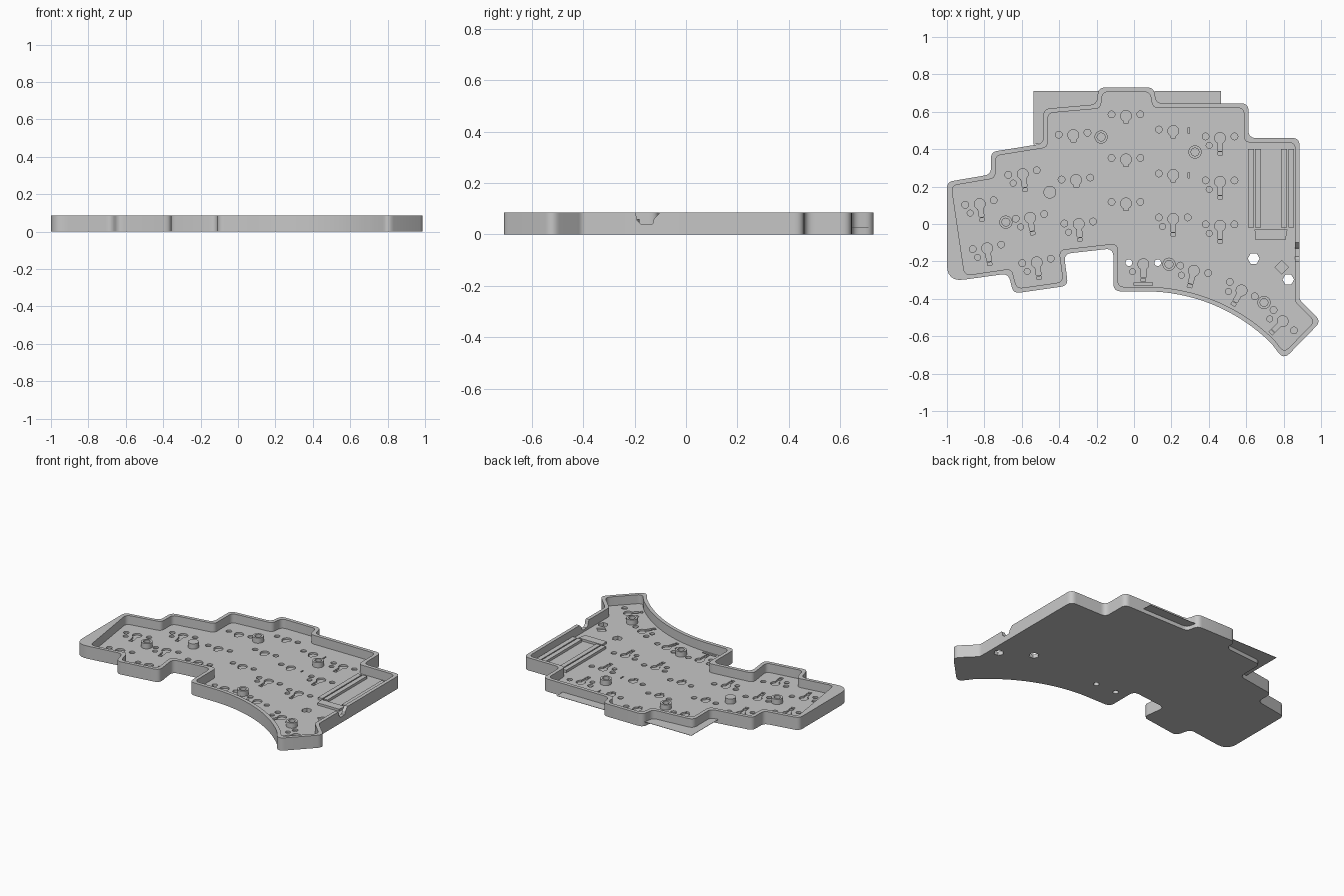
import bpy
import bmesh
from math import sin, cos, pi, radians, tan
from mathutils import Vector, Matrix

if "Cube" in bpy.data.objects:
    bpy.data.objects.remove(bpy.data.objects["Cube"], do_unlink=True)

grey = bpy.data.materials.new("matte grey")
grey.use_nodes = True
COLOUR = (0.57, 0.57, 0.57, 1)
grey.diffuse_color = COLOUR
grey.node_tree.nodes["Principled BSDF"].inputs["Base Color"].default_value = COLOUR

HEIGHT, FLOOR, RECESS, WALL = 0.085, 0.025, 0.013, 0.024


def circle(x, y, r, sides=20, start=0.0, end=2 * pi):
    return [Vector((x + r * cos(start + (end - start) * i / sides),
                    y + r * sin(start + (end - start) * i / sides))) for i in range(sides)]


def rect(x0, x1, y0, y1):
    return [Vector(p) for p in ((x0, y0), (x1, y0), (x1, y1), (x0, y1))]


def ring(bm, points, z):
    """Add a ring of vertices; z is a number or a rule giving the height."""
    return [bm.verts.new((p[0], p[1], z(p) if callable(z) else z)) for p in points]


def bridge(bm, *rings):
    """Join successive rings with quads."""
    for a, b in zip(rings, rings[1:]):
        for i in range(len(a)):
            bm.faces.new((a[i - 1], a[i], b[i], b[i - 1]))


def fill(bm, rings):
    """Fill the first ring, leaving the other rings as holes."""
    edges = [bm.edges.get((r[i - 1], r[i])) for r in rings for i in range(len(r))]
    bmesh.ops.triangle_fill(bm, use_beauty=False, use_dissolve=False,
                            edges=edges, normal=(0, 0, 1))


def prism(bm, points, low, high):
    bottom, top = ring(bm, points, low), ring(bm, points, high)
    bridge(bm, bottom, top)
    bm.faces.new(bottom)
    bm.faces.new(top)


def finish(name, bm):
    bmesh.ops.recalc_face_normals(bm, faces=bm.faces)
    mesh = bpy.data.meshes.new(name)
    bm.to_mesh(mesh)
    bm.free()
    mesh.materials.append(grey)
    obj = bpy.data.objects.new(name, mesh)
    bpy.context.collection.objects.link(obj)
    bpy.ops.object.select_all(action='DESELECT')
    obj.select_set(True)
    bpy.context.view_layer.objects.active = obj
    bpy.ops.object.shade_smooth_by_angle(angle=radians(30))


def inset(points, d):
    """Offset a clockwise outline inwards with mitred corners."""
    result = []
    for i, p in enumerate(points):
        a = (p - points[i - 1]).normalized()
        b = (points[(i + 1) % len(points)] - p).normalized()
        na, nb = Vector((a.y, -a.x)), Vector((b.y, -b.x))
        result.append(p + (na + nb) * d / (1 + na.dot(nb)))
    return result


def fillet(points, radii):
    """Round the corners of an outline."""
    result = []
    for i, (p, r) in enumerate(zip(points, radii)):
        if r == 0:
            result.append(p)
            continue
        a, b = points[i - 1] - p, points[(i + 1) % len(points)] - p
        t = min(r * tan((pi - a.angle(b)) / 2), 0.47 * a.length, 0.47 * b.length)
        start, end = p + a.normalized() * t, p + b.normalized() * t
        for k in range(7):
            s = k / 6
            result.append(start * (1 - s) ** 2 + p * 2 * s * (1 - s) + end * s * s)
    return result


# Cable notch: height of the rim along the side wall
NOTCH = {-.1: HEIGHT, -.105: .08, -.125: .06, -.13: .04,
         -.175: .04, -.19: .055, -.195: .08, -.2: HEIGHT}


def rim(p):
    if p.x > .85:
        for y, z in NOTCH.items():
            if abs(p.y - y) < .001:
                return z
    return HEIGHT


# Case outline: stepped back, notched side, angled thumb end, swept front curve
corners = [(-1, .225), (-.765, .265), (-.765, .385), (-.485, .43), (-.485, .615),
           (-.2, .64), (-.19, .73), (.105, .73), (.12, .645), (.612, .645),
           (.612, .46), (.885, .46)]
radii = [.04] * len(corners)
corners += [(.885, y) for y in NOTCH]
radii += [0] * len(NOTCH)
corners += [(.885, -.405), (1, -.52), (.8, -.725)]
radii += [.04] * 3
sweep = circle(.06, -1.316, .956, 16, pi / 4, pi / 2)
corners += sweep
radii += [0] * len(sweep)
corners += [(-.11, -.36), (-.11, -.13), (-.375, -.16), (-.352, -.33), (-.645, -.372),
            (-.672, -.265), (-1, -.31)]
radii += [.04] * 6 + [.08]
corners = [Vector(c) for c in corners]

# Inner outline, with a slanted wall on the outer end
inner = inset(corners, WALL)
inner[-1] = Vector((-.905, -.275))
outside = fillet(corners, radii)
inside = fillet(inner, [min(r, .035) for r in radii])

# Key sockets: keyhole recess, side pegs, optional contact recesses
BOTH, LEFT, NONE = (-1, 1), (-1,), ()
sockets = [
    (0, BOTH, False, [(-.043, .578), (-.043, .345), (-.043, .11)]),
    (0, LEFT, False, [(.21, .497), (.21, .262)]),
    (0, BOTH, True, [(.21, .027), (.46, .46), (.46, .225), (.46, -.01)]),
    (0, NONE, True, [(.05, -.215)]),
    (4, BOTH, False, [(-.325, .475), (-.31, .235)]),
    (4, BOTH, True, [(-.295, 0)]),
    (9, BOTH, True, [(-.595, .267), (-.555, .033), (-.52, -.205),
                     (-.825, .107), (-.785, -.13)]),
    (-15, BOTH, True, [(.32, -.25)]),
    (-30, BOTH, True, [(.575, -.355)]),
    (-45, BOTH, True, [(.795, -.52)]),
]
recesses = []
for angle, sides, contacts, centres in sockets:
    foot = -.07 if contacts else -.038
    shapes = [circle(0, 0, .029, 20, radians(-55), radians(235)) +
              [Vector(p) for p in ((-.013, -.027), (-.013, foot), (.013, foot), (.013, -.027))]]
    shapes += [circle(side * .077, .008, .018) for side in sides]
    if contacts:
        shapes += [circle(-.058, -.04, .016), rect(-.012, .012, -.092, -.076)]
    turn = Matrix.Rotation(radians(angle), 2)
    for centre in centres:
        recesses += [[turn @ p + Vector(centre) for p in shape] for shape in shapes]
# Foot slot, diamond pocket and small slits
recesses += [rect(0, .1, -.328, -.312), circle(.79, -.232, .036, 4)]
recesses += [rect(.29, .298, y - .015, y + .015) for y in (.26, .5)]
# Holes right through the floor
holes = [circle(.64, -.185, .032, 6), circle(.825, -.297, .031, 6)]
holes += [circle(x, -.207, .018) for x in (-.027, .127)]

# Case tray
bm = bmesh.new()
base, floor = ring(bm, outside, 0), ring(bm, inside, FLOOR)
bridge(bm, base, ring(bm, outside, rim), ring(bm, inside, rim), floor)
base_rings, floor_rings = [base], [floor]
for points in recesses:
    upper, lower = ring(bm, points, FLOOR), ring(bm, points, RECESS)
    bridge(bm, upper, lower)
    bm.faces.new(lower)
    floor_rings.append(upper)
for points in holes:
    upper, lower = ring(bm, points, FLOOR), ring(bm, points, 0)
    bridge(bm, upper, lower)
    floor_rings.append(upper)
    base_rings.append(lower)
fill(bm, floor_rings)
fill(bm, base_rings)
finish("case_tray", bm)

# Screw posts with blind bores
bm = bmesh.new()
for x, y in ((-.176, .465), (.326, .385), (-.685, .01), (.187, -.215), (.695, -.42)):
    outer, bore = circle(x, y, .035, 24), circle(x, y, .021, 24)
    bore_floor = ring(bm, bore, FLOOR + .003)
    bridge(bm, ring(bm, outer, FLOOR - .004), ring(bm, outer, .06),
           ring(bm, bore, .06), bore_floor)
    bm.faces.new(bore_floor)
finish("screw_posts", bm)

bm = bmesh.new()
prism(bm, circle(-.45, .17, .034, 24), FLOOR - .004, .06)
finish("support_post", bm)

# Controller bay rails and stop
bm = bmesh.new()
for x in (.61, .648, .787, .825):
    prism(bm, rect(x, x + .031, -.02, .4), FLOOR - .004, .042)
finish("controller_rails", bm)
bm = bmesh.new()
prism(bm, [(.65, -.085), (.81, -.085), (.82, -.03), (.645, -.03)], FLOOR - .004, .04)
finish("controller_stop", bm)

# Thin plates showing behind the case
bm = bmesh.new()
prism(bm, [(-.537, .425), (-.478, .434), (-.472, .605), (-.188, .632), (-.178, .71),
           (-.537, .71)], .026, .028)
prism(bm, [(.11, .71), (.115, .637), (.465, .637), (.465, .71)], .026, .028)
finish("back_plates", bm)
